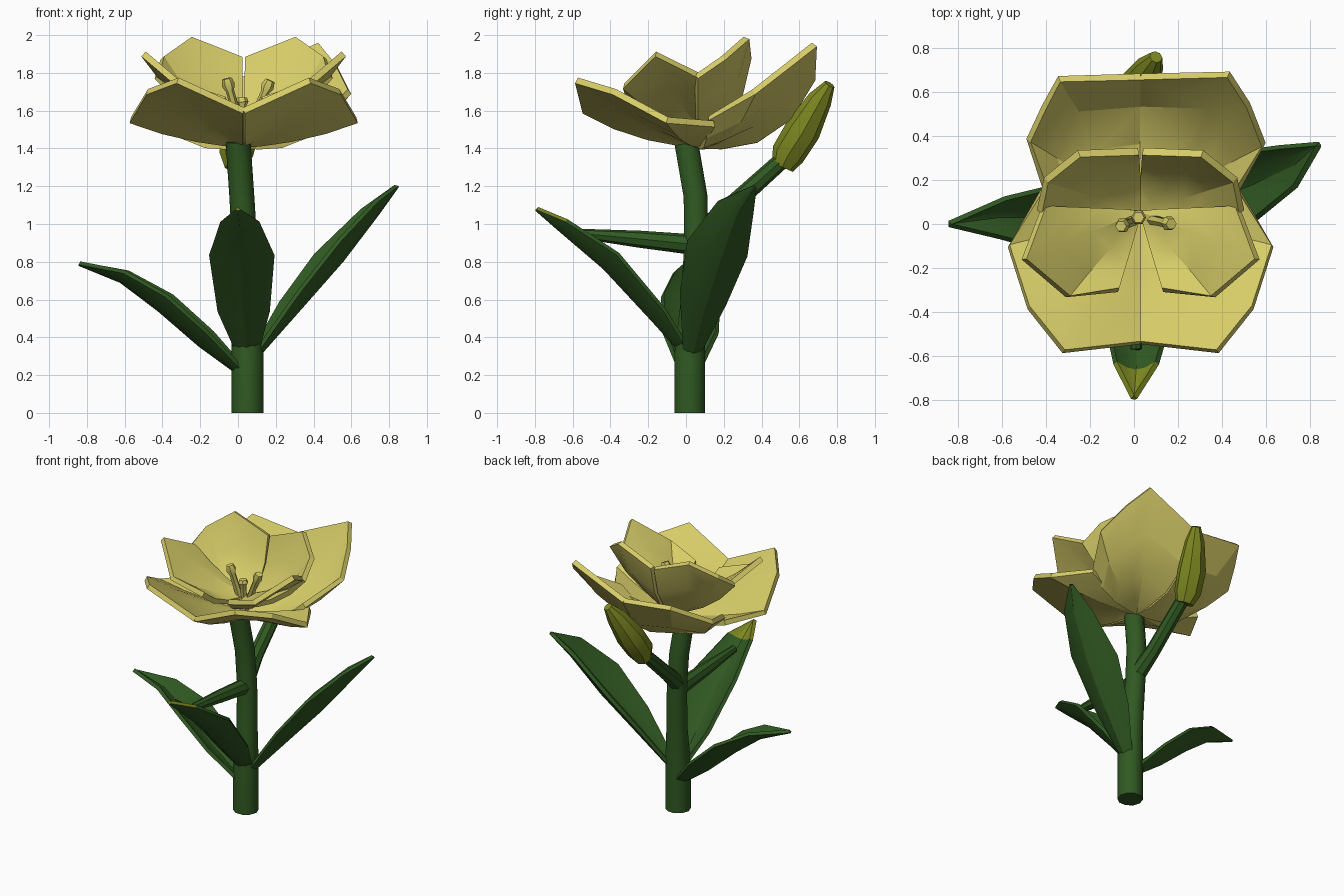
import bpy, bmesh, math
from mathutils import Vector

cube = bpy.data.objects.get("Cube")
if cube:
    bpy.data.objects.remove(cube, do_unlink=True)


def make_material(name, r, g, b):
    mat = bpy.data.materials.new(name)
    mat.use_nodes = True
    mat.diffuse_color = (r, g, b, 1)
    mat.node_tree.nodes["Principled BSDF"].inputs["Base Color"].default_value = (r, g, b, 1)
    return mat


YELLOW = make_material("petal yellow", 0.68, 0.61, 0.14)
GREEN = make_material("leaf green", 0.03, 0.1, 0.016)
OLIVE = make_material("bud olive", 0.21, 0.25, 0.015)


def finish(bm, name, mat, thickness=0, angle=30):
    bmesh.ops.recalc_face_normals(bm, faces=bm.faces)
    mesh = bpy.data.meshes.new(name)
    bm.to_mesh(mesh)
    bm.free()
    mesh.materials.append(mat)
    obj = bpy.data.objects.new(name, mesh)
    bpy.context.collection.objects.link(obj)
    bpy.ops.object.select_all(action='DESELECT')
    obj.select_set(True)
    bpy.context.view_layer.objects.active = obj
    if thickness:
        mod = obj.modifiers.new("thickness", 'SOLIDIFY')
        mod.thickness, mod.offset = thickness, 0
        bpy.ops.object.modifier_apply(modifier=mod.name)
    bpy.ops.object.shade_smooth_by_angle(angle=math.radians(angle))
    return obj


def bridge(bm, rows, closed=False):
    for low, high in zip(rows, rows[1:]):
        n = len(low)
        for i in range(n if closed else n - 1):
            j = (i + 1) % n
            bm.faces.new((low[i], low[j], high[j], high[i]))


def tangents(path):
    last = len(path) - 1
    return [(path[min(i + 1, last)] - path[max(i - 1, 0)]).normalized()
            for i in range(last + 1)]


def tube(name, points, radii, mat, sides=10):
    path = [Vector(p) for p in points]
    bm = bmesh.new()
    rows = []
    for p, t, r in zip(path, tangents(path), radii):
        rot = Vector((0, 0, 1)).rotation_difference(t)
        ring = [math.tau * k / sides for k in range(sides)]
        rows.append([bm.verts.new(p + rot @ Vector((r * math.cos(a), r * math.sin(a), 0)))
                     for a in ring])
    bridge(bm, rows, True)
    bm.faces.new(rows[0])
    bm.faces.new(rows[-1])
    return finish(bm, name, mat, angle=40)


def leaf(name, midrib, widths, side, fold=0.6):
    """Blade folded into a V along its midrib."""
    path = [Vector(p) for p in midrib]
    side = Vector(side).normalized()
    bm = bmesh.new()
    rows = []
    for p, t, w in zip(path, tangents(path), widths):
        up = side.cross(t).normalized()
        if up.z < 0:
            up.negate()
        rows.append([bm.verts.new(p + side * s * w + up * fold * w * s * s)
                     for s in (-1, -0.5, 0, 0.5, 1)])
    bridge(bm, rows)
    return finish(bm, name, GREEN, 0.025)


CENTRE_X = 0.03


def petal(name, edge, base_z, sag, sign):
    """Cupped fan from the flower base out to the rim points."""
    base = Vector((CENTRE_X, 0.06, base_z))
    rim = [Vector((CENTRE_X + sign * x, y, z)) for x, y, z in edge]
    bm = bmesh.new()
    rows = []
    for t in (0.15, 0.4, 0.7, 1):
        row = []
        for i, p in enumerate(rim):
            # The cup deepens from the side towards the middle seam
            weight = 0.5 + 0.5 * i / (len(rim) - 1)
            out = Vector((p.x - base.x, p.y - base.y, 0)).normalized()
            drop = (out * 0.5 - Vector((0, 0, 0.85))) * sag * weight
            row.append(bm.verts.new(base.lerp(p, t) + drop * 4 * t * (1 - t)))
        rows.append(row)
    bridge(bm, rows)
    apex = bm.verts.new(base)
    for a, b in zip(rows[0], rows[0][1:]):
        bm.faces.new((apex, a, b))
    return finish(bm, name, YELLOW, 0.035, 22)


# Stem and side branches
tube("stem", [(0.05, 0.02, 0), (0.05, 0.02, 0.32), (0.045, 0.04, 0.6), (0.035, 0.055, 0.9),
              (0.02, 0.05, 1.15), (0, 0, 1.44)],
     [0.085, 0.085, 0.07, 0.067, 0.066, 0.066], GREEN)
tube("bud_branch", [(0.03, 0.05, 0.93), (0.01, 0.2, 1.06), (0, 0.5, 1.33)],
     [0.06, 0.05, 0.045], GREEN, 8)
tube("front_branch", [(0.03, 0.05, 0.89), (0.02, -0.25, 0.92), (0.01, -0.57, 0.95)],
     [0.055, 0.045, 0.025], GREEN, 8)

# Closed bud
tube("bud", [(-0.01, 0.51, 1.3), (-0.01, 0.54, 1.37), (0.02, 0.62, 1.5), (0.07, 0.71, 1.66),
             (0.1, 0.76, 1.74)],
     [0.06, 0.09, 0.095, 0.065, 0.03], OLIVE, 8)

# Leaves
front = leaf("front_leaf",
             [(0.05, 0, 0.3), (0.03, -0.17, 0.49), (0.02, -0.43, 0.77),
              (0.01, -0.67, 0.975), (0, -0.79, 1.08)],
             [0.05, 0.13, 0.165, 0.095, 0.006], (1, 0, 0))
front.data.materials.append(OLIVE)
for poly in front.data.polygons:
    if poly.center.y < -0.65 and poly.normal.z > 0.1:
        poly.material_index = 1
leaf("left_leaf",
     [(0.1, 0.03, 0.3), (0.33, 0.1, 0.56), (0.55, 0.18, 0.81), (0.74, 0.27, 1.06),
      (0.84, 0.36, 1.2)],
     [0.04, 0.13, 0.17, 0.1, 0.006], (-0.4, 0.9, -0.25))
leaf("right_leaf",
     [(0.02, 0.02, 0.2), (-0.2, 0.03, 0.36), (-0.42, 0.03, 0.55), (-0.62, 0.03, 0.7),
      (-0.84, 0, 0.79)],
     [0.05, 0.14, 0.15, 0.09, 0.006], (0.1, 1, 0))

# Petals: rim points, base height, cup depth and sides (1 left, -1 right)
PETALS = {
    "outer_front_petal": ([(0.45, 0.15, 1.53), (0.6, -0.1, 1.55), (0.51, -0.38, 1.7),
                           (0.35, -0.58, 1.76), (0, -0.54, 1.6)], 1.42, 0.04, (1, -1)),
    "tall_back_petal": ([(0.42, 0.12, 1.56), (0.56, 0.36, 1.7), (0.49, 0.54, 1.84),
                         (0.4, 0.68, 1.95), (0, 0.67, 1.77)], 1.42, 0.14, (1,)),
    "low_back_petal": ([(0.42, 0.12, 1.56), (0.51, 0.38, 1.64), (0.44, 0.53, 1.73),
                        (0.37, 0.66, 1.81), (0, 0.67, 1.77)], 1.42, 0.14, (-1,)),
    "inner_back_petal": ([(0.46, 0.055, 1.78), (0.43, 0.2, 1.88), (0.28, 0.32, 1.985),
                          (0.01, 0.33, 1.88)], 1.47, 0.09, (1, -1)),
    "inner_front_petal": ([(0.44, 0.08, 1.78), (0.53, -0.16, 1.9), (0.33, -0.33, 1.73),
                           (0.1, -0.3, 1.66)], 1.54, 0.05, (1, -1)),
}
for name, (edge, base_z, sag, signs) in PETALS.items():
    for sign in signs:
        petal(name + ("_left" if sign > 0 else "_right"), edge, base_z, sag, sign)

# Stamens with swollen tips
for i, (x, y, z) in enumerate([(-0.06, -0.01, 1.77), (0.02, 0.03, 1.67), (0.17, 0, 1.76)]):
    root, tip = Vector((CENTRE_X, 0.03, 1.44)), Vector((x, y, z))
    tube(f"stamen_{i + 1}", [root, root.lerp(tip, 0.8), root.lerp(tip, 0.9), tip],
         [0.025, 0.022, 0.035, 0.026], YELLOW, 6)
